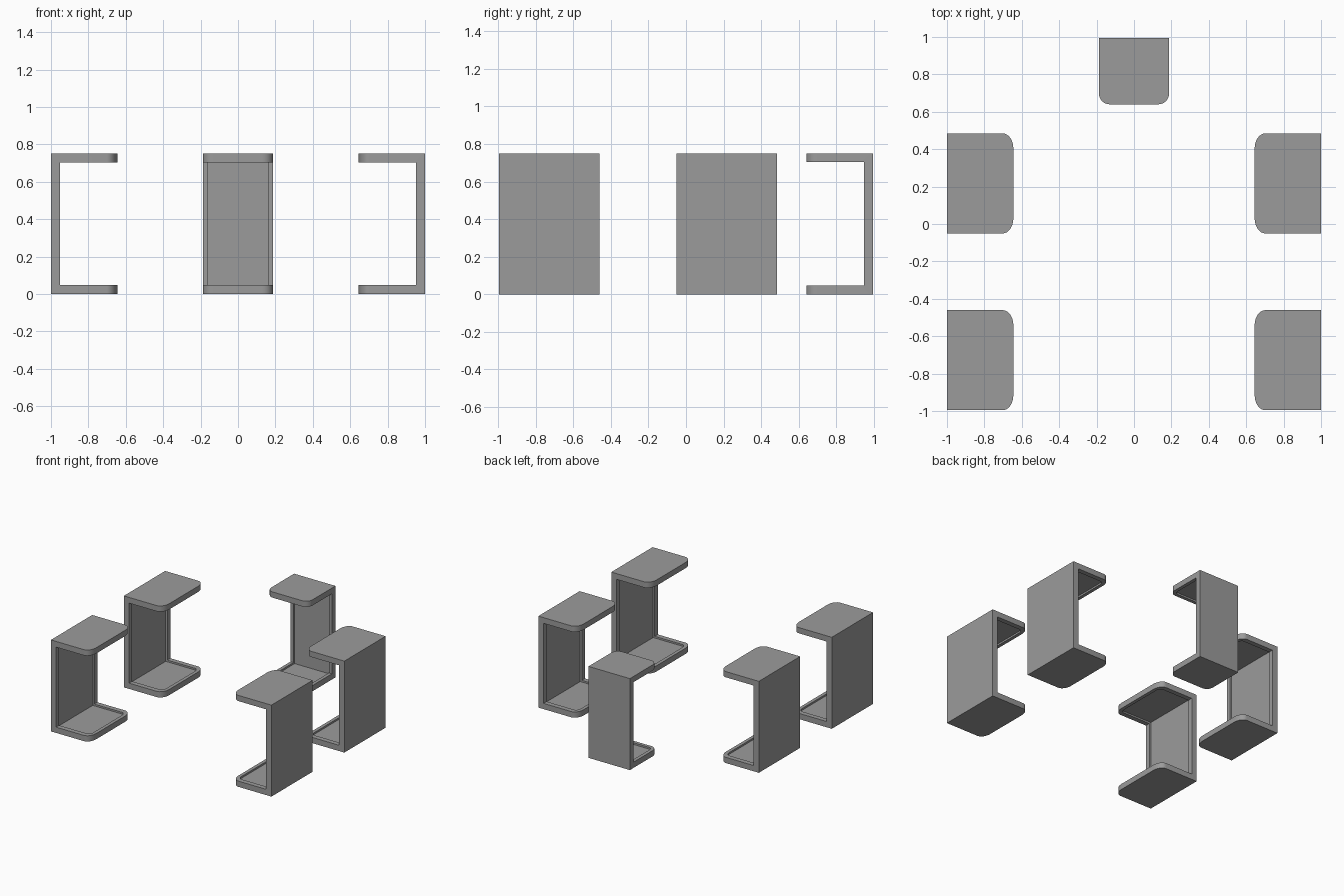
import bpy, bmesh, math

if "Cube" in bpy.data.objects:
    bpy.data.objects.remove(bpy.data.objects["Cube"])

W, D, H = 0.375, 0.355, 0.75      # width, depth, height of one bracket
WALL, RIM, SUNK = 0.047, 0.028, 0.014

grey = bpy.data.materials.new("mid grey")
grey.use_nodes = True
grey.diffuse_color = (0.33, 0.33, 0.33, 1)
grey.node_tree.nodes["Principled BSDF"].inputs["Base Color"].default_value = (0.33, 0.33, 0.33, 1)


def rounded_block(name, half, front, back, bottom, top, radius, steps=8):
    """Upright block whose two front (-y) corners are rounded in plan."""
    plan = [(half, back), (-half, back)]
    for cx, start in ((-half + radius, math.pi), (half - radius, 1.5 * math.pi)):
        for i in range(steps + 1):
            a = start + i / steps * math.pi / 2
            plan.append((cx + radius * math.cos(a), front + radius + radius * math.sin(a)))
    bm = bmesh.new()
    face = bm.faces.new([bm.verts.new((x, y, bottom)) for x, y in plan])
    moved = bmesh.ops.extrude_face_region(bm, geom=[face])["geom"]
    verts = [v for v in moved if isinstance(v, bmesh.types.BMVert)]
    bmesh.ops.translate(bm, verts=verts, vec=(0, 0, top - bottom))
    bmesh.ops.recalc_face_normals(bm, faces=bm.faces)
    mesh = bpy.data.meshes.new(name)
    bm.to_mesh(mesh)
    bm.free()
    obj = bpy.data.objects.new(name, mesh)
    bpy.context.collection.objects.link(obj)
    return obj


# One bracket: solid block, opening cut right through, then sunk inner panels
block = rounded_block("bracket_block", W / 2, -D, 0, 0, H, 0.057)
opening = rounded_block("opening_cutter", W, -2 * D, -WALL, WALL, H - WALL, 0.05)
inner = WALL - SUNK
recess = rounded_block("recess_cutter", W / 2 - RIM, -D + RIM, -inner, inner, H - inner, 0.03)
for cutter in (opening, recess):
    cutter.hide_render = True
    cut = block.modifiers.new(cutter.name, "BOOLEAN")
    cut.operation = "DIFFERENCE"
    cut.solver = "EXACT"
    cut.object = cutter

bpy.context.view_layer.update()
graph = bpy.context.evaluated_depsgraph_get()
bracket = bpy.data.meshes.new_from_object(block.evaluated_get(graph))
bracket.name = "bracket"
for helper in (block, opening, recess):
    bpy.data.objects.remove(helper)

bracket.materials.clear()
bracket.materials.append(grey)
for p in bracket.polygons:
    p.material_index = 0
    p.use_smooth = True
bracket.set_sharp_from_angle(angle=math.radians(30))


def place(name, x, y, turn, stretch=1):
    obj = bpy.data.objects.new(name, bracket)
    obj.location = (x, y, 0)
    obj.rotation_euler.z = math.radians(turn)
    obj.scale.x = stretch
    bpy.context.collection.objects.link(obj)


# Back bracket faces forward; wider side brackets face each other
place("back_bracket", 0, 0.995, 0)
for row, y in (("front", -0.728), ("rear", 0.217)):
    place(row + "_right_bracket", -1, y, 90, 0.535 / W)
    place(row + "_left_bracket", 1, y, -90, 0.535 / W)
